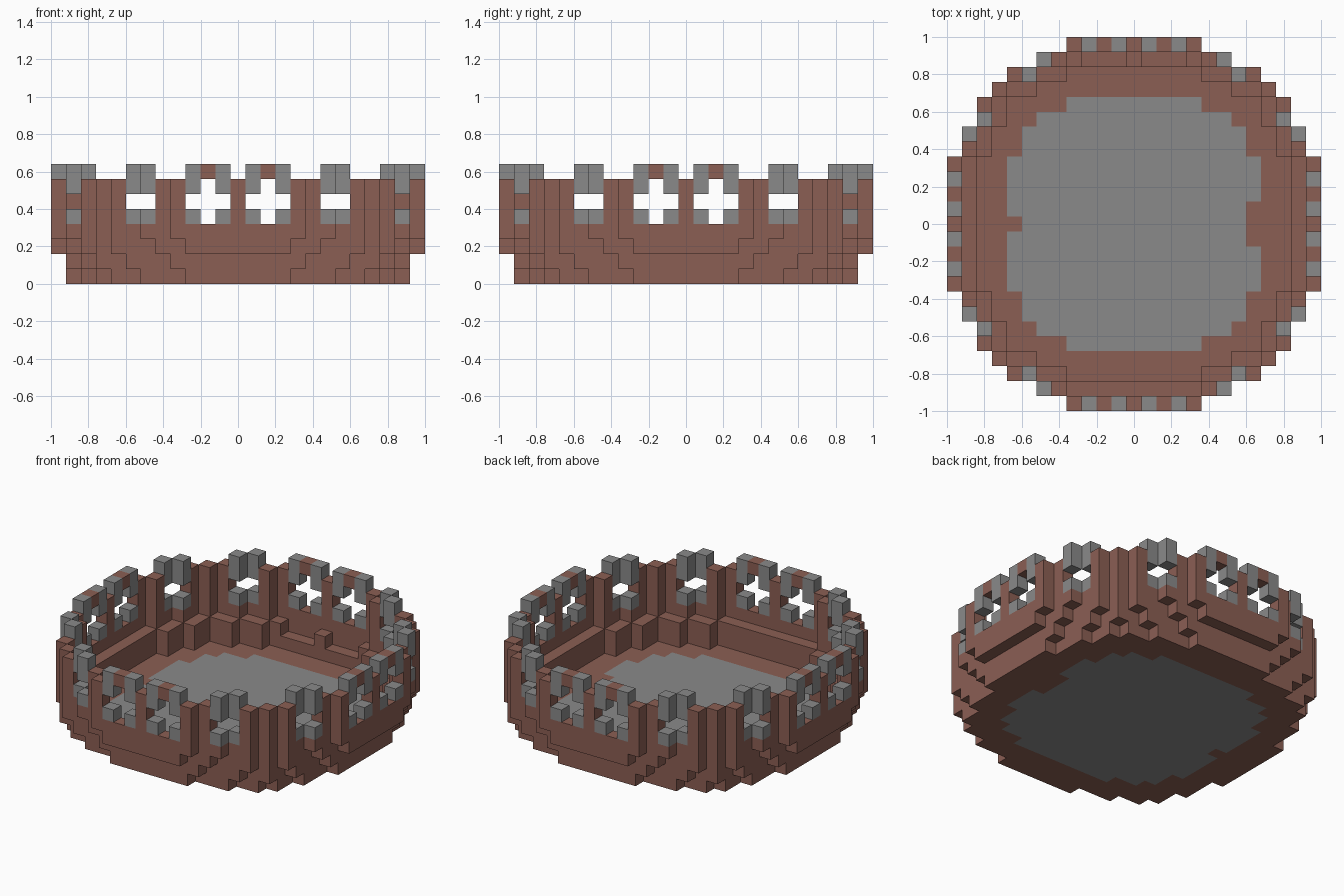
import bpy
import bmesh
from mathutils import Vector

if "Cube" in bpy.data.objects:
    bpy.data.objects.remove(bpy.data.objects["Cube"], do_unlink=True)

UNIT = 0.08


def make_material(name, colour):
    mat = bpy.data.materials.new(name)
    mat.use_nodes = True
    mat.diffuse_color = (*colour, 1)
    mat.node_tree.nodes["Principled BSDF"].inputs["Base Color"].default_value = (*colour, 1)
    return mat


BROWN, GREY = 0, 1
materials = [make_material("brown_clay", (0.26, 0.114, 0.088)),
             make_material("grey_stone", (0.255, 0.255, 0.255))]


def disc(widths):
    """Stepped disc: widths[r] is the half width of row r."""
    return {(x, y) for r, w in enumerate(widths) for y in {r, -r}
            for x in range(-w, w + 1)}


def rim(cells):
    """Cells with an open side."""
    return {(x, y) for x, y in cells
            if not {(x + 1, y), (x - 1, y), (x, y + 1), (x, y - 1)} <= cells}


# Stepped outlines, from the base to the full width
base = disc([11] * 4 + [10] * 3 + [9, 9, 8, 6, 3])
second = disc([11] * 5 + [10] * 3 + [9, 9, 7, 4])
third = disc([12] * 4 + [11, 11, 10, 10, 10, 9, 8, 5, 3])
full = disc([12] * 5 + [11, 11, 10, 10, 9, 8, 6, 4])
wall_ring = rim(full)
ledge_ring = rim(full - wall_ring)
paving = disc([8] * 5 + [7, 7, 6, 4])
paving -= {(-8, 0), (8, -1), (8, 0), (8, 1)}

parts = {"floor": {}, "outer_wall": {}, "inner_ledge": {}, "battlements": {}}

# Floor with paved middle
for x, y in base:
    parts["floor"][x, y, 0] = GREY if (x, y) in paving else BROWN

# Flared wall and the ledge inside it
for z, outline in enumerate((second, third, full), start=1):
    for x, y in outline & wall_ring:
        parts["outer_wall"][x, y, z] = BROWN
    if z < 3:
        for x, y in outline & ledge_ring:
            worn = z == 2 and y == 11 and 1 <= abs(x) <= 3
            if not worn:
                parts["inner_ledge"][x, y, z] = BROWN

# Posts, window surrounds and lintels
for x, y in wall_ring:
    a = min(abs(x), abs(y))
    b = max(abs(x), abs(y))
    if a in (1, 3) or (a, b) in ((6, 11), (7, 10)):
        column = {4: GREY, 6: GREY, 7: GREY}
    elif a == 2:
        column = {7: BROWN}
    else:
        column = {4: BROWN, 5: BROWN, 6: BROWN}
    for z, colour in column.items():
        parts["battlements"][x, y, z] = colour

solid = set().union(*parts.values())


def build_part(name, cells):
    """Make the exposed block faces of one part."""
    bm = bmesh.new()
    for cell, colour in cells.items():
        centre = Vector(cell) + Vector((0, 0, 0.5))
        for axis in range(3):
            for sign in (-1, 1):
                n = Vector((0, 0, 0))
                n[axis] = sign
                if tuple(int(c + d) for c, d in zip(cell, n)) in solid:
                    continue
                u = Vector((0, 0, 0))
                u[(axis + 1) % 3] = 0.5
                v = n.cross(u)
                mid = centre + n / 2
                corners = (mid - u - v, mid + u - v, mid + u + v, mid - u + v)
                face = bm.faces.new([bm.verts.new(p * UNIT) for p in corners])
                face.material_index = colour
    bmesh.ops.remove_doubles(bm, verts=bm.verts, dist=0.001)
    mesh = bpy.data.meshes.new(name)
    bm.to_mesh(mesh)
    bm.free()
    for mat in materials:
        mesh.materials.append(mat)
    bpy.context.scene.collection.objects.link(bpy.data.objects.new(name, mesh))


for part_name, part_cells in parts.items():
    build_part(part_name, part_cells)
